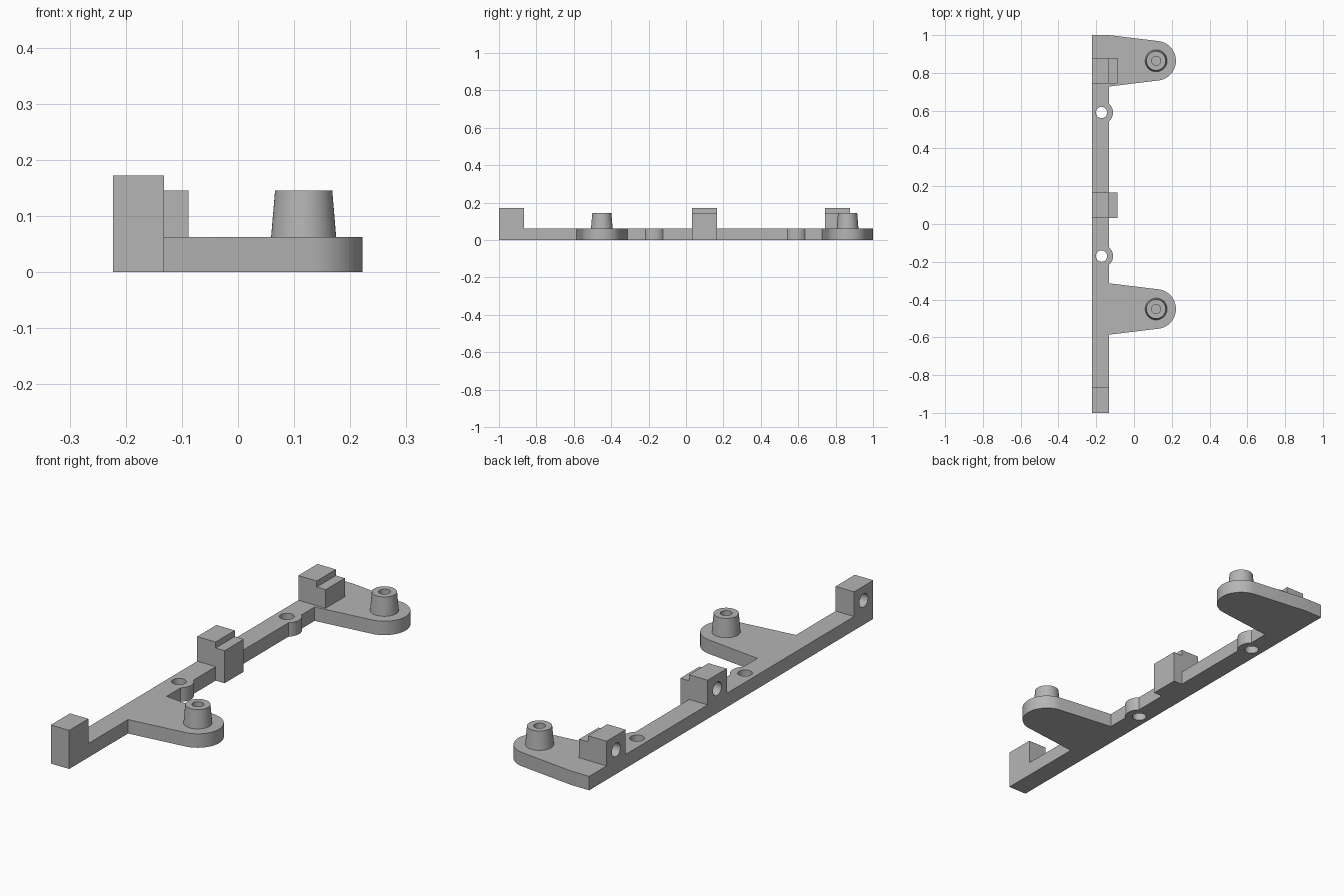
import bpy, bmesh, math
from mathutils import Matrix, Vector

if "Cube" in bpy.data.objects:
    bpy.data.objects.remove(bpy.data.objects["Cube"], do_unlink=True)

# Main dimensions
BACK, EDGE, LEDGE = -0.223, -0.132, -0.088   # rail back, rail front, block ledge
PLATE, LEDGE_TOP, BLOCK_TOP = 0.062, 0.145, 0.172
PEG_X, TIP_R, ARM_HALF = 0.117, 0.105, 0.136
PEGS = (-0.45, 0.864)
SCREWS = (-0.17, 0.59)
SCREW_X, BOSS_R, HOLE_R = -0.172, 0.061, 0.03

grey = bpy.data.materials.new("plain grey")
grey.use_nodes = True
grey.diffuse_color = (0.46, 0.46, 0.46, 1)
grey.node_tree.nodes["Principled BSDF"].inputs["Base Color"].default_value = (0.46, 0.46, 0.46, 1)


def finish(name, bm):
    bmesh.ops.recalc_face_normals(bm, faces=bm.faces)
    mesh = bpy.data.meshes.new(name)
    bm.to_mesh(mesh)
    bm.free()
    mesh.materials.append(grey)
    obj = bpy.data.objects.new(name, mesh)
    bpy.context.collection.objects.link(obj)
    return obj


def select(obj):
    bpy.ops.object.select_all(action="DESELECT")
    obj.select_set(True)
    bpy.context.view_layer.objects.active = obj


def smooth(obj):
    select(obj)
    bpy.ops.object.shade_smooth_by_angle(angle=math.radians(30))


def extrude(name, points, shift):
    bm = bmesh.new()
    face = bm.faces.new([bm.verts.new(p) for p in points])
    out = bmesh.ops.extrude_face_region(bm, geom=[face])
    moved = [v for v in out["geom"] if isinstance(v, bmesh.types.BMVert)]
    bmesh.ops.translate(bm, verts=moved, vec=shift)
    return finish(name, bm)


def drill(obj, centre, axis, depth):
    """Cut a round hole centred on a point."""
    bm = bmesh.new()
    turn = Vector((0, 0, 1)).rotation_difference(Vector(axis)).to_matrix().to_4x4()
    bmesh.ops.create_cone(bm, cap_ends=True, segments=40, radius1=HOLE_R, radius2=HOLE_R,
                          depth=depth, matrix=Matrix.Translation(centre) @ turn)
    cutter = finish("hole_cutter", bm)
    cutter.hide_render = True
    mod = obj.modifiers.new("hole", "BOOLEAN")
    mod.operation, mod.solver, mod.object = "DIFFERENCE", "EXACT", cutter
    select(obj)
    bpy.ops.object.modifier_apply(modifier=mod.name)
    bpy.data.objects.remove(cutter, do_unlink=True)


def arc(x, y, radius, start, end, steps):
    return [(x + radius * math.cos(a), y + radius * math.sin(a))
            for a in (start + (end - start) * i / steps for i in range(steps + 1))]


# Flat base: rail, rounded arms and screw bosses in one outline
tip_angle = math.radians(82)
boss_angle = math.acos((EDGE - SCREW_X) / BOSS_R)


def arm(y):
    return ([(EDGE, y - ARM_HALF)] + arc(PEG_X, y, TIP_R, -tip_angle, tip_angle, 32)
            + [(EDGE, y + ARM_HALF)])


def boss(y):
    return arc(SCREW_X, y, BOSS_R, -boss_angle, boss_angle, 14)


outline = [(BACK, -1), (EDGE, -1)]
outline += arm(PEGS[0]) + boss(SCREWS[0]) + boss(SCREWS[1]) + arm(PEGS[1])
outline.append((BACK, 1))
base = extrude("base_plate", [(x, y, 0) for x, y in outline], (0, 0, PLATE))
for y in SCREWS:
    drill(base, (SCREW_X, y, PLATE / 2), (0, 0, 1), 0.2)
smooth(base)

# Upright blocks with a blind hole in the back face
plain = [(BACK, PLATE), (BACK, BLOCK_TOP), (EDGE, BLOCK_TOP), (EDGE, PLATE)]
ledge = [(EDGE, LEDGE_TOP), (LEDGE, LEDGE_TOP)]
middle = plain[:3] + ledge + [(LEDGE, 0), (EDGE, 0), (EDGE, PLATE)]
rear = plain[:3] + ledge + [(LEDGE, PLATE)]
for name, section, y in (("front_block", plain, -1), ("middle_block", middle, 0.031),
                         ("rear_block", rear, 0.743)):
    block = extrude(name, [(x, y, z) for x, z in section], (0, 0.135, 0))
    drill(block, (BACK, y + 0.0675, 0.108), (1, 0, 0), 0.14)
    smooth(block)

# Tapered pegs with a blind hole in the top
peg_profile = [(0.058, PLATE), (0.051, LEDGE_TOP), (0.024, LEDGE_TOP), (0.024, 0.075), (0, 0.075)]
for name, y in zip(("front_peg", "rear_peg"), PEGS):
    bm = bmesh.new()
    verts = [bm.verts.new((PEG_X + r, y, z)) for r, z in peg_profile]
    edges = [bm.edges.new(pair) for pair in zip(verts, verts[1:])]
    bmesh.ops.spin(bm, geom=verts + edges, cent=(PEG_X, y, 0), axis=(0, 0, 1),
                   angle=math.tau, steps=48, use_duplicate=False)
    bmesh.ops.remove_doubles(bm, verts=bm.verts, dist=0.0001)
    rim = [e for e in bm.edges if e.is_boundary]
    bmesh.ops.holes_fill(bm, edges=rim, sides=0)
    smooth(finish(name, bm))
